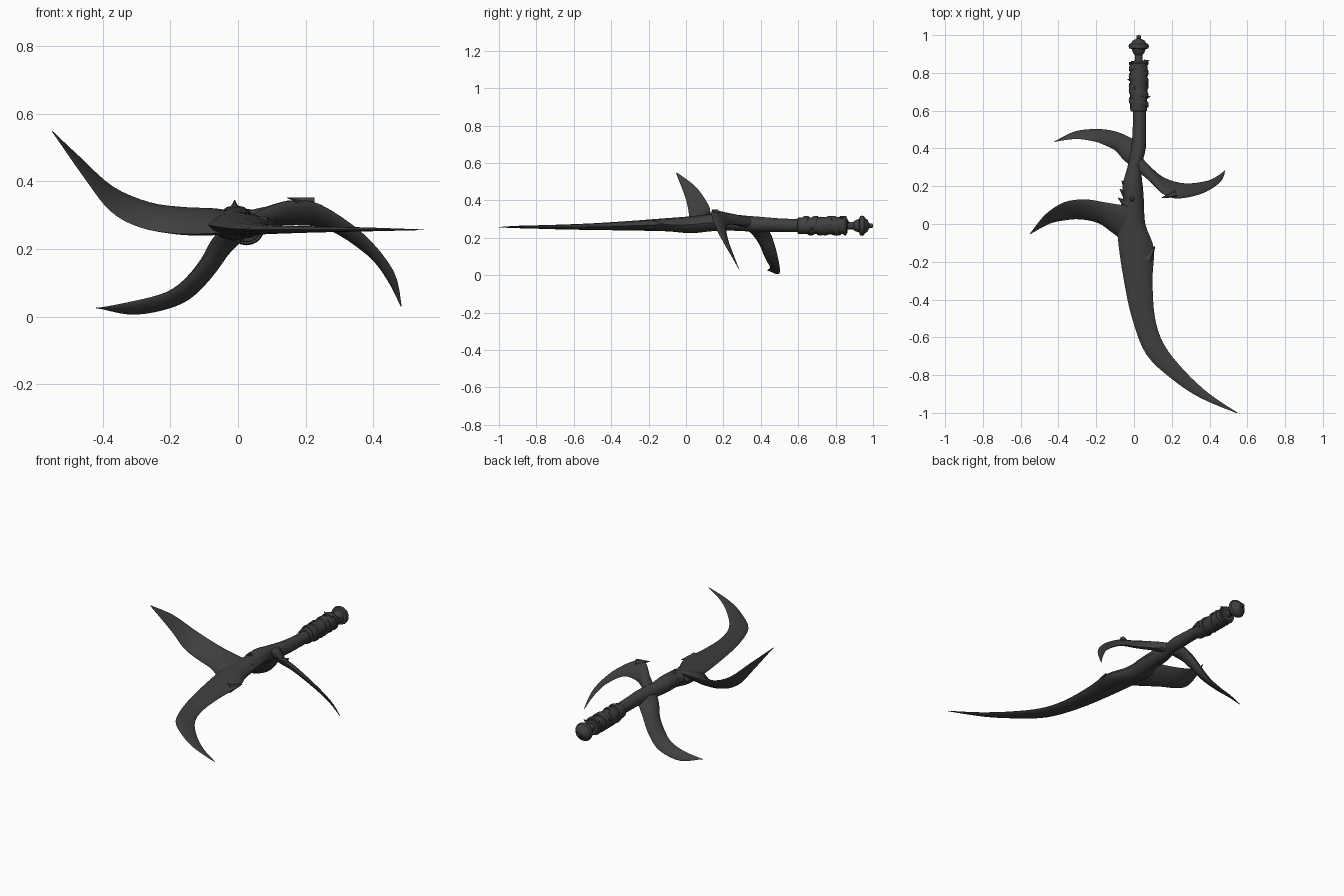
import bpy, bmesh, math
from mathutils import Vector

cube = bpy.data.objects.get("Cube")
if cube:
    bpy.data.objects.remove(cube)

steel = bpy.data.materials.new("dark steel")
steel.use_nodes = True
steel.diffuse_color = (0.05, 0.05, 0.05, 1)
steel.node_tree.nodes["Principled BSDF"].inputs["Base Color"].default_value = (0.05, 0.05, 0.05, 1)
AXIS_X, AXIS_Z = 0.025, 0.265


def finish(name, bm, angle=40):
    bmesh.ops.recalc_face_normals(bm, faces=bm.faces)
    mesh = bpy.data.meshes.new(name)
    bm.to_mesh(mesh)
    bm.free()
    mesh.materials.append(steel)
    obj = bpy.data.objects.new(name, mesh)
    bpy.context.collection.objects.link(obj)
    bpy.ops.object.select_all(action='DESELECT')
    obj.select_set(True)
    bpy.context.view_layer.objects.active = obj
    bpy.ops.object.shade_smooth_by_angle(angle=math.radians(angle))
    return obj


def spline(points, steps):
    """Catmull-Rom curve through vectors of any length."""
    ext = [points[0]] + points + [points[-1]]
    out = []
    for a, b, c, d in zip(ext, ext[1:], ext[2:], ext[3:]):
        for k in range(steps):
            t = k / steps
            out.append([(2*q + (r-p)*t + (2*p-5*q+4*r-s)*t*t + (3*q-p-3*r+s)*t**3) / 2
                        for p, q, r, s in zip(a, b, c, d)])
    return out + [list(points[-1])]


def skin(bm, rings):
    loops = [[bm.verts.new(p) for p in ring] for ring in rings]
    for lo, hi in zip(loops, loops[1:]):
        for i in range(len(lo)):
            j = (i + 1) % len(lo)
            bm.faces.new((lo[i], lo[j], hi[j], hi[i]))
    bm.faces.new(loops[0])
    bm.faces.new(loops[-1])


def blade(name, stations, power=1.3, steps=4, sides=12):
    """Each station: outer edge xyz, inner edge xyz, half thickness."""
    rows = spline(stations, steps)
    edges = [(Vector(r[:3]), Vector(r[3:6]), max(r[6], .0008)) for r in rows]
    mids = [(a + b) / 2 for a, b, _ in edges]
    rings = []
    for i, (a, b, thick) in enumerate(edges):
        along = mids[min(i + 1, len(mids) - 1)] - mids[max(i - 1, 0)]
        normal = along.cross(b - a).normalized()
        ring = []
        for k in range(sides):
            t = math.tau * k / sides
            s = math.sin(t)
            lift = math.copysign(abs(s) ** power, s) * thick
            ring.append(mids[i] + (b - a) / 2 * math.cos(t) + normal * lift)
        rings.append(ring)
    bm = bmesh.new()
    skin(bm, rings)
    return finish(name, bm)


def lathe(name, profile, sides=20):
    """Turned part along the handle; profile of (y, radius)."""
    bm = bmesh.new()
    skin(bm, [[(AXIS_X + r * math.cos(math.tau * k / sides), y, AXIS_Z + r * math.sin(math.tau * k / sides))
               for k in range(sides)] for y, r in profile])
    return finish(name, bm)


def spike(name, base, tip, radius):
    base, tip = Vector(base), Vector(tip)
    turn = (tip - base).to_track_quat('Z', 'Y')
    bm = bmesh.new()
    skin(bm, [[p + turn @ Vector((r * math.cos(math.tau * k / 6), r * math.sin(math.tau * k / 6), 0))
               for k in range(6)] for p, r in ((base, radius), (tip, .001))])
    return finish(name, bm)


# Long blade running back into the shank
flat = [  # left x, left y, right x, right y, z, half thickness
    (.54, -1, .55, -1, .257, .001), (.35, -.92, .4, -.9, .258, .006),
    (.2, -.82, .27, -.78, .258, .009), (.065, -.69, .16, -.64, .258, .013),
    (-.01, -.5, .11, -.49, .26, .018), (-.055, -.29, .098, -.29, .265, .026),
    (-.085, -.08, .105, -.13, .27, .035), (-.085, .05, .06, 0, .27, .045),
    (-.06, .13, .052, .13, .28, .045), (-.055, .22, .045, .22, .283, .045)]
blade("main_blade", [(a, b, z, c, d, z, t) for a, b, c, d, z, t in flat])
blade("shank", [(a, y, z, b, y, z, t) for a, b, y, z, t in [
    (-.05, .05, .08, .278, .04), (-.06, .045, .2, .285, .045), (-.035, .04, .3, .278, .042),
    (-.015, .062, .4, .272, .04), (-.007, .064, .5, .268, .036), (-.005, .064, .64, .265, .034)]], 1)

# Three side blades
blade("rising_side_blade", [
    (-.55, -.05, .55, -.548, -.053, .545, .001), (-.47, .05, .475, -.45, 0, .405, .006),
    (-.37, .115, .385, -.375, .018, .31, .011), (-.26, .13, .338, -.29, .025, .264, .016),
    (-.155, .115, .322, -.19, .005, .246, .021), (-.06, .1, .315, -.11, -.05, .245, .026),
    (.0, .1, .3, -.02, -.12, .25, .025)])
blade("hanging_side_blade", [
    (-.42, .438, .027, -.42, .435, .024, .001), (-.32, .488, .006, -.31, .45, .046, .008),
    (-.23, .502, .018, -.21, .437, .072, .013), (-.15, .5, .05, -.15, .415, .115, .018),
    (-.085, .486, .115, -.1, .39, .175, .024), (-.035, .465, .19, -.06, .345, .235, .029),
    (.015, .44, .25, .0, .29, .275, .03)])
blade("drooping_side_blade", [
    (.484, .286, .03, .481, .284, .03, .001), (.46, .226, .135, .443, .255, .105, .006),
    (.37, .165, .245, .385, .228, .18, .01), (.24, .135, .332, .27, .215, .257, .015),
    (.16, .155, .343, .16, .245, .272, .02), (.1, .215, .328, .08, .305, .268, .026),
    (.03, .27, .295, .02, .38, .268, .03)])

# Barbs and notches on the edges
spike("side_blade_barb", (.22, .16, .335), (.145, .138, .352), .02)
spike("main_blade_barb", (.07, -.19, .27), (.112, -.115, .275), .03)
for i in range(3):
    y = .12 + .045 * i
    spike("edge_notch_%d" % i, (-.035, y - .02, .285), (-.085 + .01 * i, y + .02, .29), .025)
spike("top_ridge_barb", (-.01, .14, .3), (-.01, .12, .345), .025)

# Grip, pommel and cap
lathe("grip", [(.595, .03), (.598, .043), (.61, .045), (.68, .045), (.76, .047), (.85, .045), (.862, .04), (.864, .02)])
lathe("pommel", [(.85, .022), (.895, .02), (.903, .028), (.915, .033), (.926, .036), (.93, .051), (.942, .054),
                 (.952, .05), (.957, .04), (.97, .033), (.977, .018), (.982, .011), (.99, .013), (.997, .011), (1, .003)])


# Wrapped straps around the grip
def strap(name, start, end, turns, phase, width=.014):
    count = int(28 * turns)
    rings = []
    for i in range(count + 1):
        f = i / count
        a = phase + math.tau * turns * f
        out = Vector((math.cos(a), 0, math.sin(a)))
        y = start + (end - start) * f
        centre = Vector((AXIS_X, y, AXIS_Z))
        rings.append([centre + out * r + Vector((0, w, 0)) for r, w in
                      ((.04, -width), (.05, -width), (.053, 0), (.05, width), (.04, width))])
    bm = bmesh.new()
    skin(bm, rings)
    finish(name, bm)


strap("front_strap", .63, .73, 2, 0)
strap("middle_strap", .72, .8, 1.5, 2)
strap("rear_strap", .84, .77, 1.5, 1)
strap("grip_collar", .85, .85, 1, 0, .008)
for i, (y, a) in enumerate([(.66, -.3), (.75, 2.8), (.84, 2.4), (.85, .5)]):
    out = Vector((math.cos(a), .25, math.sin(a)))
    centre = Vector((AXIS_X, y, AXIS_Z))
    spike("strap_end_%d" % i, centre + out * .035, centre + out * .064, .012)
